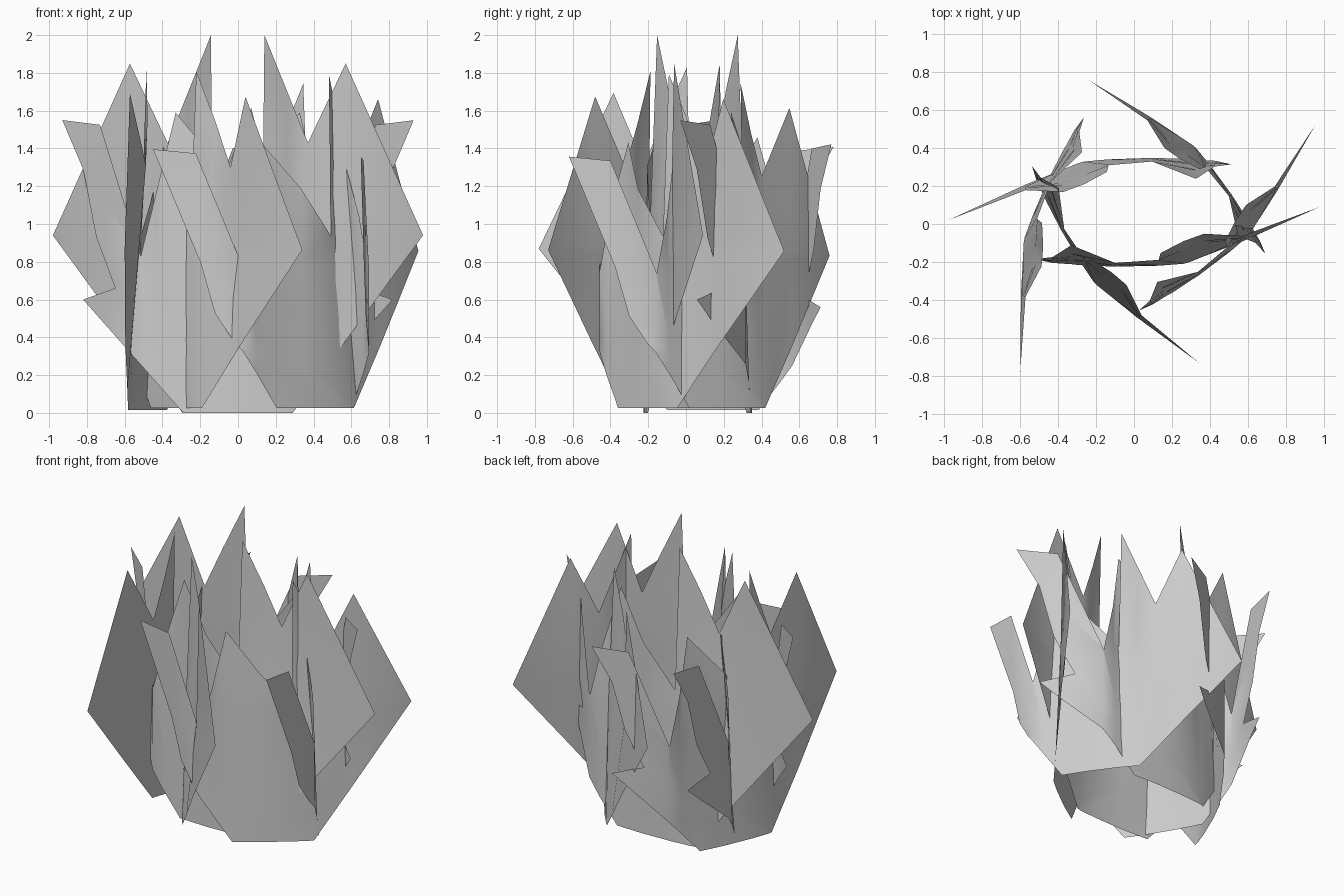
import bpy, bmesh
from mathutils import Vector
from mathutils.geometry import tessellate_polygon

if "Cube" in bpy.data.objects:
    bpy.data.objects.remove(bpy.data.objects["Cube"])

# Jagged outline of one flame sheet, seen from the front (x, z)
FLAMES = [(0.29, 0.0), (0.98, 0.94), (0.57, 1.85), (0.37, 1.43), (0.14, 2.0),
          (0.13, 1.03), (-0.33, 1.59), (-0.515, 0.83), (-0.73, 1.525), (-0.93, 1.55)]
# Lower left edge, with and without the small barb
BARBED = [(-0.82, 1.29), (-0.75, 0.93), (-0.65, 0.66), (-0.82, 0.6), (-0.29, 0.0)]
PLAIN = [(-0.71, 0.875), (-0.645, 0.57), (-0.56, 0.4), (-0.29, 0.0)]

# Plan curve of the sheet: x, y at the bottom, backward lean per unit height
CURVE = [(-1.0, 0.22, 0), (-0.93, 0.165, 0), (-0.72, -0.005, 0), (-0.52, -0.185, 0),
         (-0.43, -0.21, 0.03), (-0.33, -0.215, 0.065), (-0.1, -0.225, 0.015),
         (0.13, -0.22, 0.03), (0.26, -0.21, 0.07), (0.37, -0.18, 0.09),
         (0.57, -0.10, 0.02), (0.98, 0.09, 0), (1.1, 0.14, 0)]
SIDE, TIP = complex(0.98, 0.09), complex(-0.93, 0.165)


def curve_y(x, z):
    for (x0, y0, l0), (x1, y1, l1) in zip(CURVE, CURVE[1:]):
        if x <= x1:
            t = (x - x0) / (x1 - x0)
            return y0 + (y1 - y0) * t + z * (l0 + (l1 - l0) * t)


def flame_sheet(name, side, tip, lift, lower):
    """Bend one sheet, then place it so its two ends land on side and tip."""
    turn = (complex(*tip) - complex(*side)) / (TIP - SIDE)
    size = abs(turn)
    outline = FLAMES + lower
    bm = bmesh.new()
    verts = [bm.verts.new((x, 0, z)) for x, z in outline]
    for tri in tessellate_polygon([[Vector((x, z, 0)) for x, z in outline]]):
        bm.faces.new([verts[i] for i in tri])
    for x, _, _ in CURVE[2:-2]:
        bmesh.ops.bisect_plane(bm, geom=bm.verts[:] + bm.edges[:] + bm.faces[:],
                               plane_co=(x, 0, 0), plane_no=(1, 0, 0), dist=1e-4)
    for v in bm.verts:
        p = complex(v.co.x, curve_y(v.co.x, v.co.z))
        p = complex(*side) + (p - SIDE) * turn
        v.co = (p.real, p.imag, lift + v.co.z * size)
    bmesh.ops.recalc_face_normals(bm, faces=bm.faces[:])
    for f in bm.faces:
        f.smooth = True
    me = bpy.data.meshes.new(name)
    bm.to_mesh(me)
    bm.free()
    bpy.context.collection.objects.link(bpy.data.objects.new(name, me))


# Two tall sheets, front and back
flame_sheet("front_flame", (0.98, 0.09), (-0.93, 0.165), 0.0, BARBED)
flame_sheet("back_flame", (-0.98, 0.02), (0.93, -0.03), 0.0, BARBED)
# Four smaller sheets turned around the ring
flame_sheet("left_front_flame", (0.34, -0.73), (-0.45, 0.78), 0.025, BARBED)
flame_sheet("right_front_flame", (0.955, 0.52), (-0.45, -0.42), 0.025, PLAIN)
flame_sheet("left_back_flame", (-0.60, -0.78), (0.18, 0.77), 0.015, BARBED)
flame_sheet("right_back_flame", (-0.24, 0.76), (0.65, -0.62), 0.025, PLAIN)
